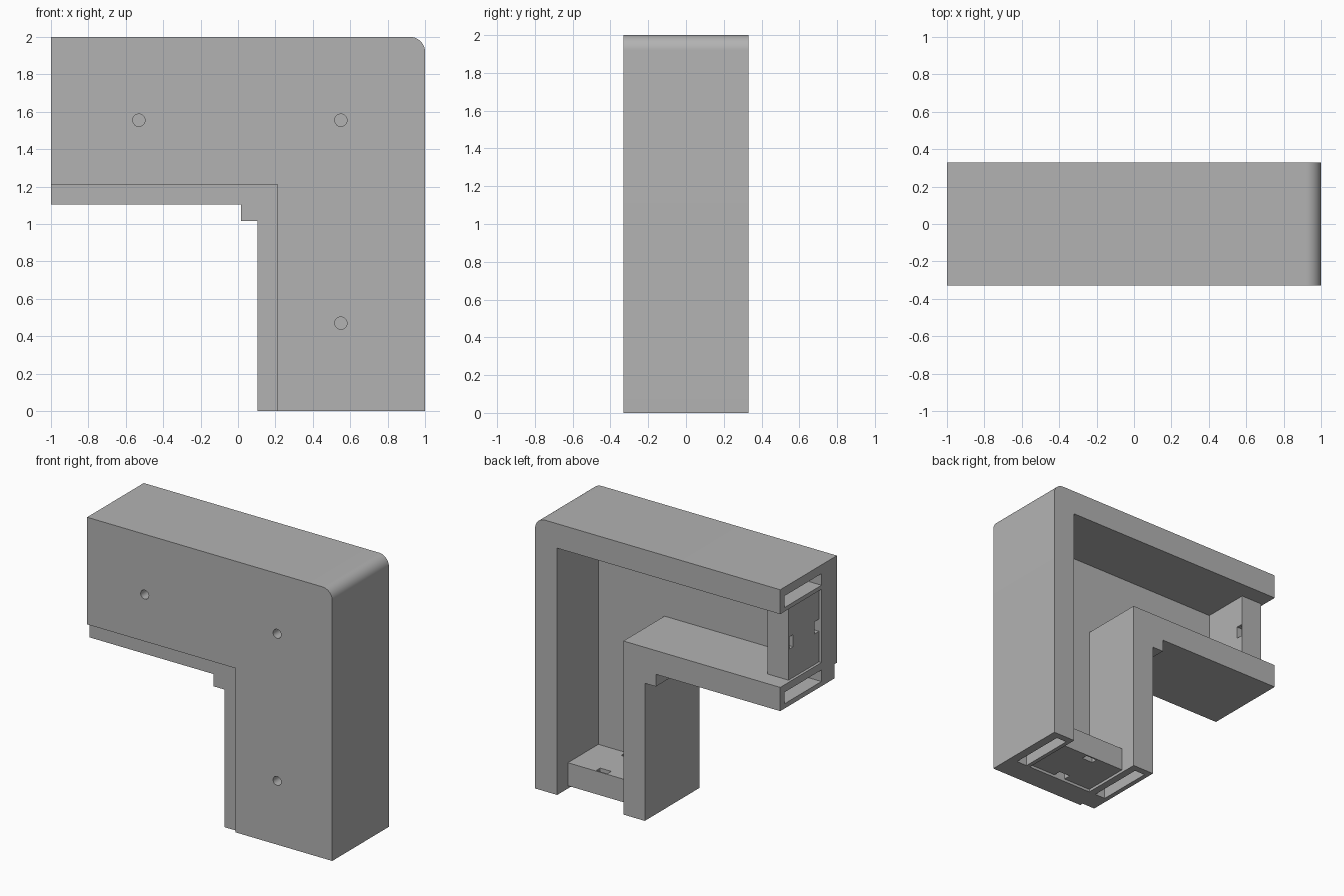
import bpy, bmesh
from math import cos, sin, pi

old = bpy.data.objects.get("Cube")
if old:
    bpy.data.objects.remove(old)

GREY = (0.45, 0.45, 0.45, 1)
mat = bpy.data.materials.new("plain grey")
mat.use_nodes = True
mat.diffuse_color = GREY
mat.node_tree.nodes["Principled BSDF"].inputs["Base Color"].default_value = GREY

FRONT, BACK = -0.33, 0.33
FLOOR = -0.15          # inner face of the front panel
LEG = 2.0              # length of each leg of the elbow


def prism(bm, pts, y0, y1):
    """Extrude a profile given as distances in from the right side and the top."""
    face = bm.faces.new([bm.verts.new((1 - u, y0, 2 - v)) for u, v in pts])
    out = bmesh.ops.extrude_face_region(bm, geom=[face])
    moved = [g for g in out["geom"] if isinstance(g, bmesh.types.BMVert)]
    bmesh.ops.translate(bm, verts=moved, vec=(0, y1 - y0, 0))


def box(u0, u1, v0, v1):
    return [(u0, v0), (u1, v0), (u1, v1), (u0, v1)]


def elbow(a, b, end):
    """L-shaped band between distances a and b from the outer sides."""
    return [(end, a), (a, a), (a, end), (b, end), (b, b), (end, b)]


def swap(pts):
    return [(v, u) for u, v in pts]


def make_object(name, bm):
    bmesh.ops.recalc_face_normals(bm, faces=bm.faces[:])
    mesh = bpy.data.meshes.new(name)
    bm.to_mesh(mesh)
    bm.free()
    mesh.materials.append(mat)
    ob = bpy.data.objects.new(name, mesh)
    bpy.context.collection.objects.link(ob)
    return ob


def carve(ob, bm):
    """Cut the closed solids in bm out of ob, and shade the result."""
    cutter = make_object("cutter", bm)
    cutter.hide_render = True
    mod = ob.modifiers.new("cut", "BOOLEAN")
    mod.operation = "DIFFERENCE"
    mod.solver = "EXACT"
    mod.object = cutter
    bpy.ops.object.select_all(action="DESELECT")
    ob.select_set(True)
    bpy.context.view_layer.objects.active = ob
    bpy.ops.object.modifier_apply(modifier=mod.name)
    bpy.data.objects.remove(cutter)
    bpy.ops.object.shade_smooth_by_angle()


# Elbow body with a rounded outer corner and a square block in the inner corner
R, INNER, BLOCK = 0.08, 0.895, 0.985
corner = [(R - R * sin(t), R - R * cos(t)) for t in (i * pi / 24 for i in range(13))]
bm = bmesh.new()
prism(bm, [(LEG, 0)] + corner + [(0, LEG), (INNER, LEG), (INNER, BLOCK),
                                 (BLOCK, BLOCK), (BLOCK, INNER), (LEG, INNER)], FRONT, BACK)
body = make_object("elbow_housing", bm)

cut = bmesh.new()
# Channel open to the back, and shallow step along the inner front edge
prism(cut, elbow(0.18, 0.72, 2.1), FLOOR, 0.5)
prism(cut, elbow(0.79, 1.2, 2.1), -0.5, FRONT + 0.025)
# Slots in the wall ends
for near, far in ((0.065, 0.15), (0.775, 0.86)):
    slot = box(1.7, 2.1, near, far)
    for pts in (slot, swap(slot)):
        prism(cut, pts, FLOOR, 0.28)
# Blind screw holes in the front
for u, v in ((1.53, 0.445), (0.45, 0.445), (0.45, 1.53)):
    ring = [(u + 0.033 * cos(i * pi / 16), v + 0.033 * sin(i * pi / 16)) for i in range(32)]
    prism(cut, ring, -0.5, FRONT + 0.1)
carve(body, cut)

# End blocks across the channel, each with two small slots through it
plate = box(1.81, 1.98, 0.18, 0.72)
hole = box(1.7, 2.1, 0.405, 0.495)
for name, turn in (("side_end_block", lambda p: p), ("bottom_end_block", swap)):
    bm = bmesh.new()
    prism(bm, turn(plate), FLOOR, 0.205)
    cut = bmesh.new()
    prism(cut, turn(hole), 0.15, 0.195)
    prism(cut, turn(hole), FLOOR - 0.1, FLOOR + 0.055)
    carve(make_object(name, bm), cut)
